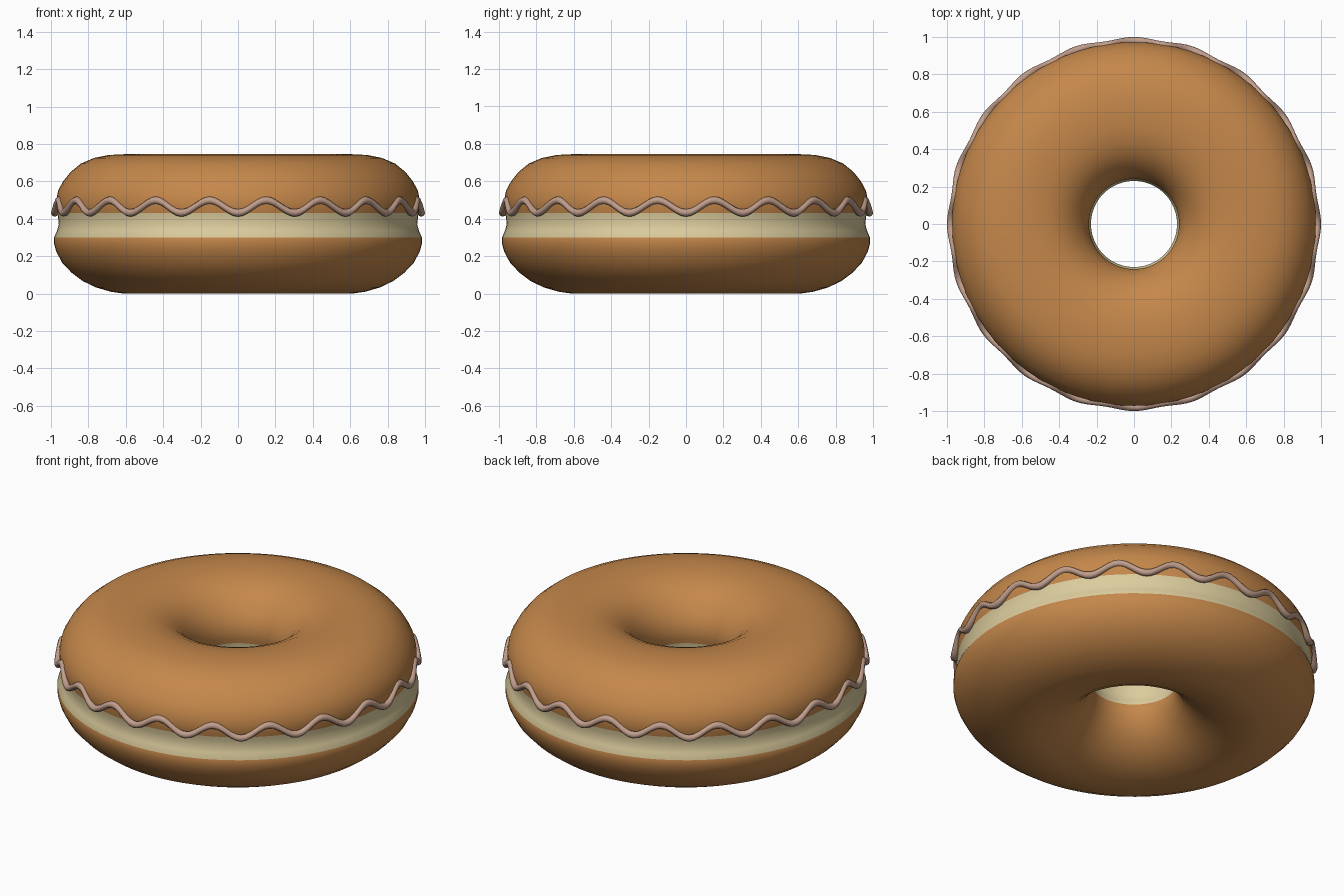
import bpy, math

if "Cube" in bpy.data.objects:
    bpy.data.objects.remove(bpy.data.objects["Cube"])

SEG = 80
WAVES = 20


def material(name, rgb):
    m = bpy.data.materials.new(name)
    m.diffuse_color = (*rgb, 1)
    m.use_nodes = True
    m.node_tree.nodes["Principled BSDF"].inputs["Base Color"].default_value = m.diffuse_color
    return m


dough = material("baked dough", (0.56, 0.245, 0.07))
cream = material("cream filling", (0.72, 0.61, 0.34))
icing = material("pink icing", (0.53, 0.34, 0.26))


def sweep(name, rings, mats):
    """Closed tube from a ring of cross-sections (closed both ways)."""
    n, k = len(rings), len(rings[0])
    verts = [p for ring in rings for p in ring]
    faces = []
    for i in range(n):
        j = (i + 1) % n
        for a in range(k):
            b = (a + 1) % k
            faces.append((i * k + a, j * k + a, j * k + b, i * k + b))
    me = bpy.data.meshes.new(name)
    me.from_pydata(verts, [], faces)
    for m in mats:
        me.materials.append(m)
    for p in me.polygons:
        p.use_smooth = True
    ob = bpy.data.objects.new(name, me)
    bpy.context.collection.objects.link(ob)
    return ob


# Outer half of the cross-section, bottom to top (radius, height)
outer = [(0.61, 0.0), (0.68, 0.01), (0.76, 0.033), (0.83, 0.067), (0.89, 0.112),
         (0.94, 0.165), (0.972, 0.225), (0.983, 0.265), (0.983, 0.30),
         (0.968, 0.335), (0.958, 0.37), (0.962, 0.405), (0.965, 0.43),
         (0.972, 0.46), (0.972, 0.50), (0.962, 0.55), (0.935, 0.60),
         (0.895, 0.65), (0.84, 0.695), (0.77, 0.725), (0.69, 0.741), (0.61, 0.745)]
# Inner half mirrors it around the tube centre, down the hole
inner = [(1.213 - r, z) for r, z in reversed(outer[1:-1])]
profile = outer + inner

rings = []
for i in range(SEG):
    t = 2 * math.pi * i / SEG
    rings.append([(r * math.cos(t), r * math.sin(t), z) for r, z in profile])
body = sweep("doughnut_sandwich", rings, [dough, cream])

# Filling band between the two halves
for p in body.data.polygons:
    if 0.30 < p.center.z < 0.43:
        p.material_index = 1

# Wavy icing edge around the outside, low points on the four axes
rings = []
N, K, TUBE = WAVES * 12, 8, 0.02
for i in range(N):
    t = 2 * math.pi * i / N
    w = math.cos(WAVES * t)
    r0, z0 = 0.974 + 0.006 * w, 0.465 - 0.034 * w
    ring = []
    for a in range(K):
        u = 2 * math.pi * a / K
        r, z = r0 + TUBE * math.cos(u), z0 + TUBE * math.sin(u)
        ring.append((r * math.cos(t), r * math.sin(t), z))
    rings.append(ring)
sweep("icing_edge", rings, [icing])
